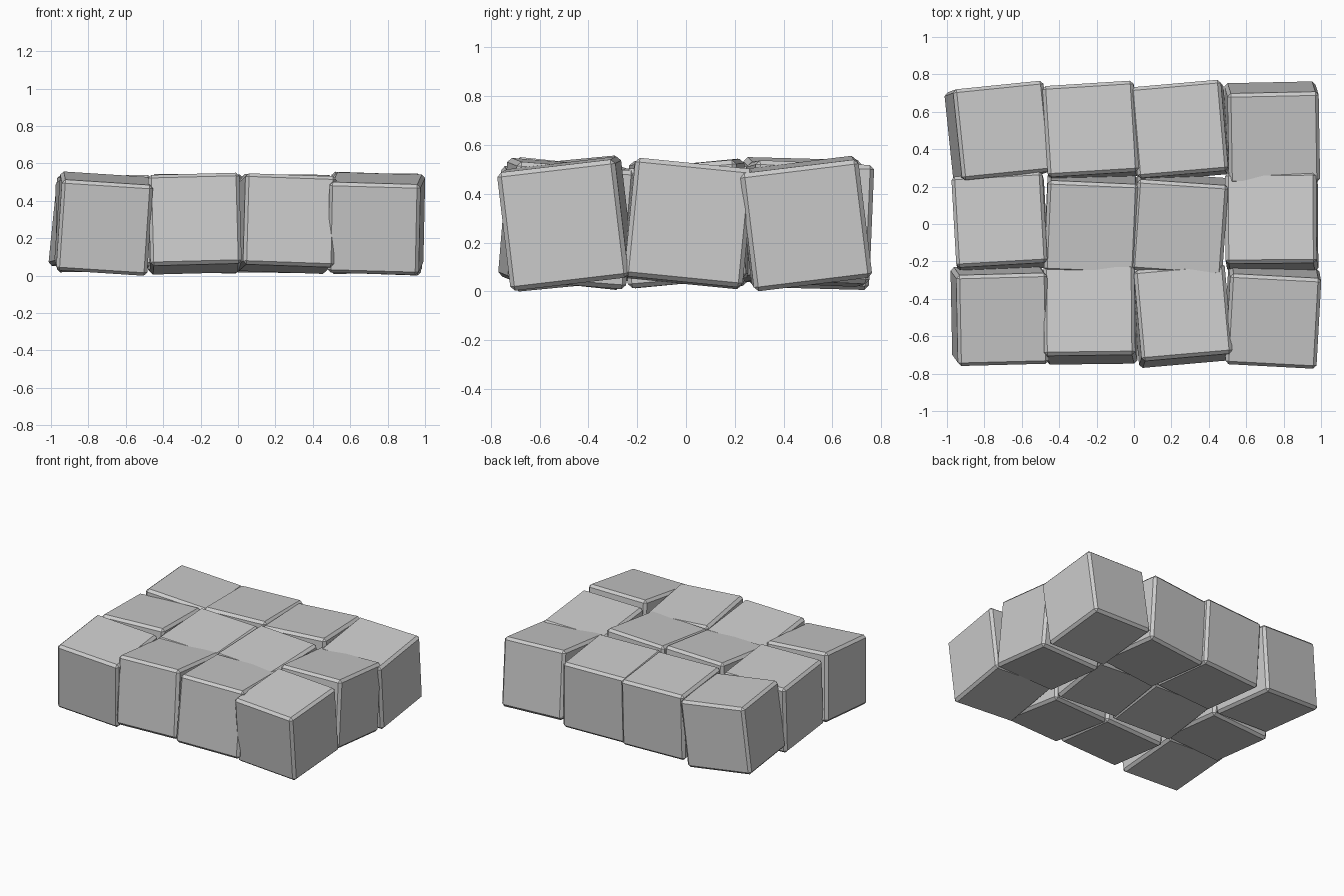
import bpy
from math import radians

SIZE = 0.488
BEVEL = 0.018

# each block: centre x, centre y, tilt about x, y, z in degrees
ROWS = {
    "front": [(-0.718, -0.489, 5.5, 3.7, 1.5), (-0.233, -0.483, -6.0, -1.5, 0.7),
              (0.256, -0.489, -4.5, 2.0, 5.0), (0.740, -0.493, 6.7, 1.6, -3.0)],
    "middle": [(-0.716, 0.010, -3.5, -0.7, 3.3), (-0.228, 0.002, 5.5, 0.3, -2.5),
               (0.244, 0.000, 5.0, 0.5, -4.0), (0.736, 0.010, -5.7, -1.0, 0.5)],
    "back": [(-0.725, 0.492, -1.5, 6.0, 5.8), (-0.229, 0.497, -3.0, -0.5, 3.6),
             (0.248, 0.499, -2.5, -1.5, 5.0), (0.739, 0.488, 7.0, 2.0, 1.2)],
}


def block(name, x, y, rx, ry, rz):
    bpy.ops.mesh.primitive_cube_add(
        size=SIZE, location=(x, y, 0.278),
        rotation=(radians(rx), radians(ry), radians(rz)))
    ob = bpy.context.object
    ob.name = name
    # narrow chamfer on every edge
    mod = ob.modifiers.new("chamfer", 'BEVEL')
    mod.width = BEVEL
    mod.segments = 1
    return ob


# three rows of four tilted paving blocks
for row, blocks in ROWS.items():
    for i, params in enumerate(blocks):
        block(f"{row}_block_{i + 1}", *params)
